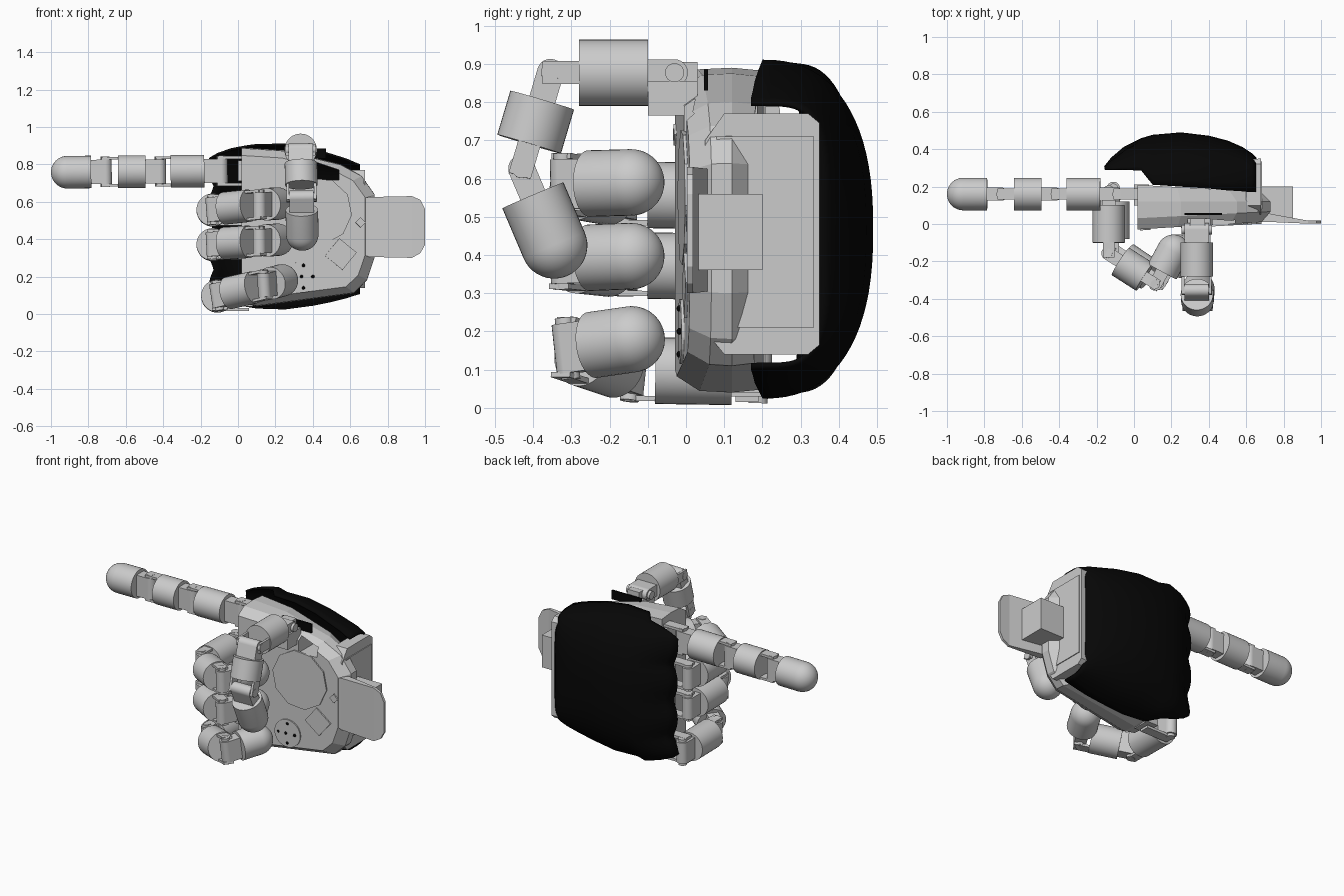
import bpy, bmesh, math
from mathutils import Vector, Matrix

if "Cube" in bpy.data.objects:
    bpy.data.objects.remove(bpy.data.objects["Cube"])

black = bpy.data.materials.new("black_cover")
black.diffuse_color = (0.002, 0.002, 0.002, 1)
black.use_nodes = True
black.node_tree.nodes["Principled BSDF"].inputs["Base Color"].default_value = black.diffuse_color


def finish(bm, name, smooth=False, mat=None):
    bmesh.ops.recalc_face_normals(bm, faces=bm.faces)
    me = bpy.data.meshes.new(name)
    bm.to_mesh(me)
    bm.free()
    ob = bpy.data.objects.new(name, me)
    bpy.context.collection.objects.link(ob)
    if mat:
        me.materials.append(mat)
    if smooth:
        bpy.ops.object.select_all(action='DESELECT')
        ob.select_set(True)
        bpy.context.view_layer.objects.active = ob
        bpy.ops.object.shade_smooth_by_angle(angle=math.radians(40))
    return ob


def frame(p, d, w):
    """Matrix at p: local x = d, local z = hinge axis w."""
    d = d.normalized()
    w = (w - d * w.dot(d)).normalized()
    m = Matrix((d, w.cross(d), w)).transposed().to_4x4()
    m.translation = p
    return m


def add_box(bm, m, lo, hi):
    lo, hi = Vector(lo), Vector(hi)
    t = m @ Matrix.Translation((lo + hi) / 2) @ Matrix.Diagonal((*(hi - lo), 1))
    bmesh.ops.create_cube(bm, size=1, matrix=t)


def add_pin(bm, m, r, h):
    bmesh.ops.create_cone(bm, cap_ends=True, segments=24, radius1=r, radius2=r, depth=h, matrix=m)


def loft(bm, rings, caps=True, closed=True):
    vs = [[bm.verts.new(p) for p in ring] for ring in rings]
    n = len(rings[0])
    for a, b in zip(vs, vs[1:]):
        for i in range(n if closed else n - 1):
            j = (i + 1) % n
            bm.faces.new((a[i], a[j], b[j], b[i]))
    if caps:
        bm.faces.new(vs[0])
        bm.faces.new(vs[-1])


def barrel(name, m, profile, n=36):
    """Revolved finger segment; profile = (distance, radius)."""
    bm = bmesh.new()
    loft(bm, [[m @ Vector((t, r * math.cos(2 * math.pi * i / n), r * math.sin(2 * math.pi * i / n)))
               for i in range(n)] for t, r in profile])
    finish(bm, name, True)


def box(name, lo, hi):
    bm = bmesh.new()
    add_box(bm, Matrix(), lo, hi)
    return finish(bm, name)


def finger(name, hinges, end, axis, first=(.09, .06), R=0.087):
    """Three barrels joined by clevis hinges; end = fingertip point."""
    pts = [Vector(p) for p in hinges + [end]]
    axis = Vector(axis)
    for k, (p, q) in enumerate(zip(pts, pts[1:])):
        m, L = frame(p, q - p, axis), (q - p).length
        a, b = first if k == 0 else (0.075, 0.068)
        bm = bmesh.new()
        add_box(bm, m, (0, -0.035, -0.065), (a + 0.01, 0.035, 0.065))
        add_pin(bm, m, 0.035, 0.13)
        add_pin(bm, m, 0.025, 0.162)
        if k < 2:
            for s in (-0.073, 0.073):
                add_box(bm, m, (L - b - .01, -0.03, s - 0.007), (L + 0.02, 0.03, s + 0.007))
            prof = [(a, R), (L - b, R)]
        else:
            prof = [(a, R)] + [(L - R + R * math.sin(t), R * math.cos(t))
                               for t in [math.pi / 2 * i / 10 * 0.99 for i in range(11)]]
        finish(bm, f"{name}_hinge_{k + 1}", True)
        barrel(f"{name}_segment_{k + 1}", m, prof)


# Fingers: pointing index, three curled fingers, thumb folded down
finger("index", [(-0.09, .16, .765), (-.42, .16, .762), (-.71, .16, .76)], (-1, .16, .757), (0, 0, 1))
for name, z0, z1, z2, y, x in (("middle", .553, .585, .592, 0, 0), ("ring", .368, .39, .40, 0, 0),
                               ("little", .093, .155, .19, .02, .025)):
    finger(name, [(-.135 + x, .17 + y, z0), (-.135 + x, -.16 + y, z0 + .005), (.115 + x, -.32 + y / 2, z1)],
           (.252 + x, -.067, z2), (0, 0, 1), (.07, .06))
finger("thumb", [(.335, -.03, .877), (.335, -.355, .877), (.34, -.43, .625)],
       (.345, -.311, .345), (1, 0, 0), (.07, .075))

# Knuckle links from palm to fingers
for name, z, x in (("index", .765, -.11), ("middle", .553, -.15), ("ring", .37, -.15), ("little", .095, -.13)):
    bm = bmesh.new()
    for s in (-.072, .072):
        add_box(bm, Matrix(), (x, .13, z + s - .008), (.06, .19, z + s + .008))
    add_box(bm, Matrix(), (0, .1, z - .055), (.08, .21, z + .055))
    finish(bm, name + "_knuckle")

# Thumb mount
box("thumb_mount", (.285, -.1, .765), (.41, .03, .855))
box("thumb_link", (.3, -.02, .85), (.38, .03, .905))
box("thumb_seal", (.27, .047, .83), (.47, .058, .885)).data.materials.append(black)

# Palm: faceted lofted body with a window behind the thumb
outline = [(.02, .89), (.25, .875), (.55, .80), (.66, .74), (.73, .64), (.73, .3),
           (.69, .18), (.62, .11), (.1, .04), (.02, .06)]


def ring(sx, sz, y):
    return [(.02 + (x - .02) * sx, y(x, z), .465 + (z - .465) * sz) for x, z in outline]


bm = bmesh.new()
loft(bm, [ring(.93, .9, lambda x, z: -.03 + .055 * x),
          ring(1, .99, lambda x, z: .03 + .05 * x),
          ring(1, 1, lambda x, z: .12),
          ring(.92, .98, lambda x, z: .21 - .05 * x)])
palm = finish(bm, "palm")
bm = bmesh.new()
loft(bm, [[(x, y, z) for x, z in ((.42, .715), (.54, .715), (.54, .77), (.42, .81))] for y in (-.2, .4)])
cutter = finish(bm, "window_cutter")
cutter.hide_render = True
cutter.hide_set(True)
mod = palm.modifiers.new("window", 'BOOLEAN')
mod.object, mod.solver = cutter, 'EXACT'

# Raised pads and sensor plates on the palm face
for name, x, z, r, n, rot in (("palm_disc", .35, .2, .085, 32, 0), ("square_plate", .55, .32, .085, 4, .1),
                              ("centre_pad", .43, .55, .18, 10, .2), ("wrist_sensor", .655, .49, .028, 4, 0),
                              ("index_sensor", .06, .715, .028, 4, 0)):
    y = -.03 + .055 * x
    bm = bmesh.new()
    bmesh.ops.create_cone(bm, cap_ends=True, segments=n, radius1=r, radius2=r, depth=.012,
                          matrix=Matrix.Translation((x, y, z)) @ Matrix.Rotation(.055, 4, 'Z')
                          @ Matrix.Rotation(math.pi / 2, 4, 'X') @ Matrix.Rotation(rot, 4, 'Z'))
    finish(bm, name)
for i, (x, z) in enumerate(((.34, .2), (.29, .2), (.4, .2), (.35, .26), (.35, .14))):
    bm = bmesh.new()
    bmesh.ops.create_uvsphere(bm, u_segments=8, v_segments=6, radius=.009, matrix=Matrix.Translation((x, -.016, z)))
    finish(bm, f"disc_screw_{i + 1}", True, black)

# Back-of-hand cover: smooth arched shell; rows = x, top y, base y, low z, high z, squareness
rows = [(-.155, .305, .29, .13, .83, 2.4), (-.12, .35, .29, .10, .855, 2.4), (-.05, .41, .29, .07, .88, 2.4),
        (.04, .453, .285, .045, .895, 2.4), (.1, .471, .21, .035, .903, 2.4), (.25, .484, .20, .03, .905, 2.4),
        (.4, .466, .19, .05, .88, 2.5), (.5, .44, .18, .07, .85, 2.8), (.58, .405, .175, .09, .825, 3.4),
        (.625, .375, .17, .105, .805, 4.2), (.65, .35, .17, .112, .795, 5)]
bm = bmesh.new()
sections = []
for x, top, base, lo, hi, e in rows:
    sec = []
    for i in range(41):
        t = math.pi * i / 40
        c, s = math.cos(t), max(math.sin(t), 0)
        z = (lo + hi) / 2 + (hi - lo) / 2 * math.copysign(abs(c) ** (2 / e), c)
        scallop = .03 * (1 - abs(math.sin(math.pi * (z - .02) / .22))) * max(0, min(1, (.04 - x) / .15))
        sec.append((x + scallop, base + (top - base) * s ** (2 / e), z))
    sections.append(sec)
loft(bm, sections, caps=False, closed=False)
cover = finish(bm, "back_cover", True, black)
sol = cover.modifiers.new("thickness", 'SOLIDIFY')
sol.thickness, sol.offset = .012, 0

# Wrist: main housing with chamfered back corners, panel, stub and mounting flange
housing = [(.05, .2), (.1, .14), (.32, .14), (.35, .165), (.35, .745), (.32, .77), (.1, .77), (.05, .7)]
bm = bmesh.new()
loft(bm, [[(x, min(y, top), z) for y, z in housing] for x, top in ((.6, .345), (.68, .35))])
finish(bm, "wrist_housing")
box("wrist_panel", (.6, .08, .21), (.685, .335, .71))
box("wrist_stub", (.6, .03, .36), (.85, .2, .56))
flange = [(.64, .61), (.7, .625), (.93, .63), (.975, .61), (1, .56), (1, .37), (.975, .325), (.93, .30),
          (.7, .305), (.64, .33)]
bm = bmesh.new()
loft(bm, [[(x, .012 if x < .8 else .002, z) for x, z in flange],
          [(x, .06 if x < .8 else .018, z) for x, z in flange]])
bmesh.ops.triangulate(bm, faces=[f for f in bm.faces if len(f.verts) > 4])
finish(bm, "wrist_flange")
